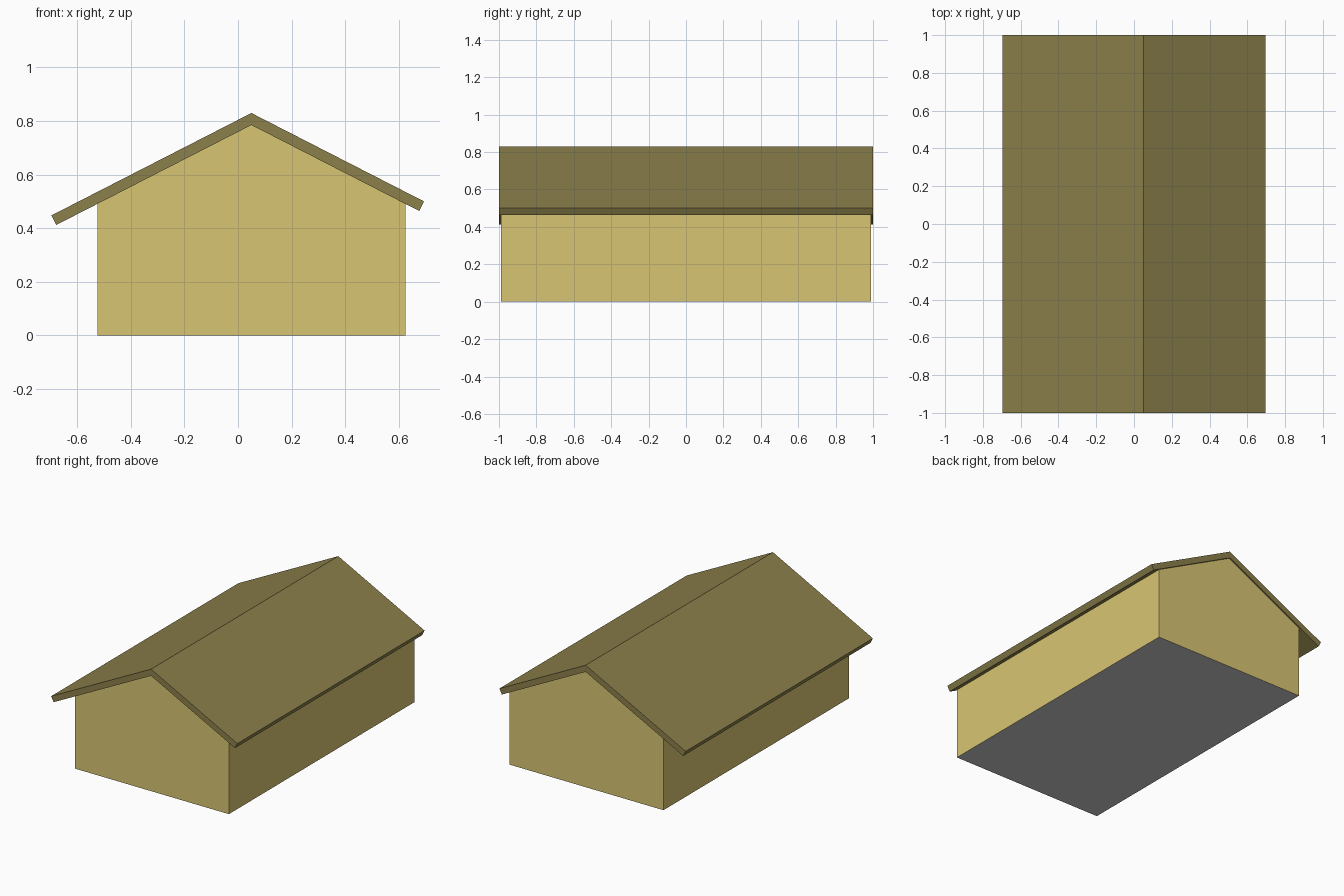
import bpy, bmesh

if "Cube" in bpy.data.objects:
    bpy.data.objects.remove(bpy.data.objects["Cube"])


def material(name, rgb):
    m = bpy.data.materials.new(name)
    m.diffuse_color = (*rgb, 1)
    m.use_nodes = True
    m.node_tree.nodes["Principled BSDF"].inputs["Base Color"].default_value = m.diffuse_color
    return m


def extrude_profile(name, profile, half_len, mat, skip_bottom=False):
    """Extrude an x-z outline along y, centred on y = 0."""
    bm = bmesh.new()
    front = bm.faces.new([bm.verts.new((x, -half_len, z)) for x, z in profile])
    ext = bmesh.ops.extrude_face_region(bm, geom=[front], use_keep_orig=True)
    new = [v for v in ext["geom"] if isinstance(v, bmesh.types.BMVert)]
    bmesh.ops.translate(bm, verts=new, vec=(0, 2 * half_len, 0))
    bmesh.ops.recalc_face_normals(bm, faces=bm.faces)
    if skip_bottom:
        low = [f for f in bm.faces if all(abs(v.co.z) < 1e-6 for v in f.verts)]
        bmesh.ops.delete(bm, geom=low, context="FACES_ONLY")
    mesh = bpy.data.meshes.new(name)
    bm.to_mesh(mesh)
    bm.free()
    ob = bpy.data.objects.new(name, mesh)
    bpy.context.collection.objects.link(ob)
    if mat:
        mesh.materials.append(mat)
    return ob


wall_mat = material("yellow_wall", (0.69, 0.56, 0.17))
roof_mat = material("olive_roof", (0.26, 0.215, 0.07))

RIDGE_X, RIDGE_Z, SLOPE = 0.05, 0.83, 0.512
DROP = 0.045            # vertical roof thickness
WALL_L, WALL_R = -0.525, 0.625


def under(x):
    return RIDGE_Z - DROP - SLOPE * abs(x - RIDGE_X)


# gabled body, open at the bottom where the floor closes it
extrude_profile("walls", [(WALL_L, 0), (WALL_R, 0), (WALL_R, under(WALL_R)),
                          (RIDGE_X, under(RIDGE_X)), (WALL_L, under(WALL_L))],
                0.99, wall_mat, skip_bottom=True)

# overhanging roof, longer on the left, with square-cut eaves
roof = [(RIDGE_X, RIDGE_Z)]
for x in (0.695, -0.697):
    side = 1 if x > 0 else -1
    outer = (x, RIDGE_Z - SLOPE * abs(x - RIDGE_X))
    xi = x - side * 0.018
    inner = (xi, under(xi))
    roof += [outer, inner, (RIDGE_X, under(RIDGE_X))] if side > 0 else [inner, outer]
extrude_profile("roof", roof, 1.0, roof_mat)

# plain grey floor panel
bpy.ops.mesh.primitive_plane_add(size=1, location=((WALL_L + WALL_R) / 2, 0, 0))
floor = bpy.context.object
floor.name = "floor"
floor.scale = (WALL_R - WALL_L, 1.98, 1)
floor.data.flip_normals()
